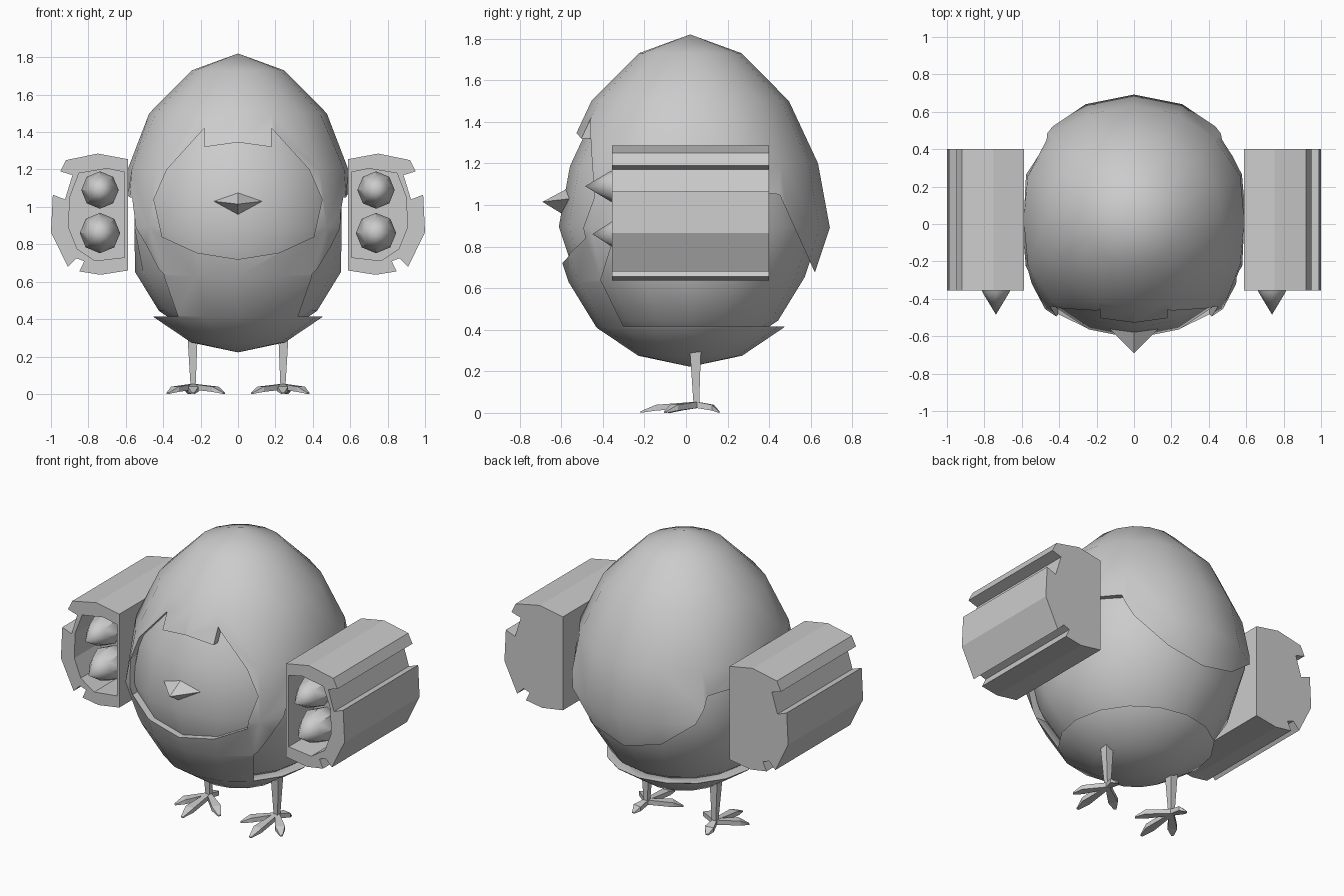
import bpy, bmesh, math
from mathutils import Vector

if "Cube" in bpy.data.objects:
    bpy.data.objects.remove(bpy.data.objects["Cube"])

grey = bpy.data.materials.new("plain grey")
grey.diffuse_color = (0.6, 0.6, 0.6, 1)
grey.use_nodes = True
grey.node_tree.nodes["Principled BSDF"].inputs["Base Color"].default_value = grey.diffuse_color


def finish(name, bm, smooth=None):
    bmesh.ops.recalc_face_normals(bm, faces=bm.faces[:])
    me = bpy.data.meshes.new(name)
    bm.to_mesh(me)
    bm.free()
    me.materials.append(grey)
    ob = bpy.data.objects.new(name, me)
    bpy.context.collection.objects.link(ob)
    if smooth:
        shade(ob, smooth)
    return ob


def activate(ob):
    bpy.ops.object.select_all(action='DESELECT')
    ob.select_set(True)
    bpy.context.view_layer.objects.active = ob


def shade(ob, angle):
    activate(ob)
    bpy.ops.object.shade_smooth_by_angle(angle=math.radians(angle))


def cut(ob, cutter):
    mod = ob.modifiers.new("cut", 'BOOLEAN')
    mod.operation, mod.solver, mod.object = 'DIFFERENCE', 'EXACT', cutter
    activate(ob)
    bpy.ops.object.modifier_apply(modifier=mod.name)
    bpy.data.objects.remove(cutter)


def prism(name, pts, axis, a, b):
    """Extrude a 2D outline along x (points y,z) or y (points x,z)."""
    bm = bmesh.new()
    place = (lambda p, d: (d, p[0], p[1])) if axis == 'x' else (lambda p, d: (p[0], d, p[1]))
    f = bm.faces.new([bm.verts.new(place(p, a)) for p in pts])
    r = bmesh.ops.extrude_face_region(bm, geom=[f])
    vec = (b - a, 0, 0) if axis == 'x' else (0, b - a, 0)
    bmesh.ops.translate(bm, verts=[v for v in r['geom'] if isinstance(v, bmesh.types.BMVert)], vec=vec)
    return finish(name, bm)


def lathe(rings, place, n):
    """Closed turned shape; rings are (radius, height), first and last are poles."""
    bm = bmesh.new()
    loops = []
    for r, h in rings:
        cnt = n if r > 0 else 1
        loops.append([bm.verts.new(place(r * math.sin(2 * math.pi * i / n),
                                         r * math.cos(2 * math.pi * i / n), h)) for i in range(cnt)])
    for A, B in zip(loops, loops[1:]):
        for i in range(n):
            j = (i + 1) % n
            if len(A) == 1:
                bm.faces.new((A[0], B[i], B[j]))
            elif len(B) == 1:
                bm.faces.new((A[i], B[0], A[j]))
            else:
                bm.faces.new((A[i], B[i], B[j], A[j]))
    return bm


# Egg body: an inner egg under a thin outer shell
EGG = [(0, 0.222), (0.25, 0.275), (0.45, 0.41), (0.585, 0.63), (0.672, 0.89),
       (0.615, 1.2), (0.475, 1.5), (0.247, 1.73), (0, 1.82)]


def egg(name, s):
    def place(x, y, z):
        x = max(-0.59, min(0.59, x))
        return (x * s, 0.02 + y * s, 0.98 + (z - 0.98) * s)
    return finish(name, lathe(EGG, place, 16))


body = egg("inner_body", 0.94)
shade(body, 35)
shell = egg("outer_shell", 1.0)
cut(shell, egg("shell_hollow", 0.939))

# Gap between hood, belly plate and lower bowl
cut(shell, prism("side_gap", [(-0.3, 0.415), (-0.41, 0.64), (-0.36, 0.8), (-0.25, 1.05), (0.2, 1.08),
                              (0.45, 1.05), (0.645, 0.62), (0.8, 0.5), (0.8, 0.415)], 'x', -1, 1))
# Face opening with a brow flap
half = [(0.18, 1.32), (0.18, 1.42), (0.38, 1.2), (0.45, 1.04), (0.405, 0.84), (0.22, 0.755)]
cut(shell, prism("face_opening", [(0, 1.345)] + half + [(0, 0.72)] + [(-x, z) for x, z in half[::-1]],
                 'y', -1, -0.1))
shade(shell, 35)

# Beak
bm = bmesh.new()
tip = bm.verts.new((0, -0.69, 1.015))
base = [bm.verts.new(p) for p in ((-0.13, -0.56, 1.03), (0, -0.55, 1.09), (0.13, -0.56, 1.03), (0, -0.56, 0.935))]
bm.faces.new(base)
for i in range(4):
    bm.faces.new((tip, base[i], base[(i + 1) % 4]))
finish("beak", bm)

# Side pods, each with an open front and two pointed rounds
POD = [(0.588, 1.255), (0.75, 1.285), (0.92, 1.25), (0.95, 1.19), (0.885, 1.17), (0.925, 1.04),
       (0.99, 1.065), (1.0, 0.865), (0.91, 0.68), (0.865, 0.725), (0.822, 0.71), (0.848, 0.655),
       (0.735, 0.637), (0.588, 0.66)]
BORE = [(0.606, 1.185), (0.7, 1.205), (0.85, 1.18), (0.9, 1.05), (0.905, 0.89), (0.86, 0.775),
        (0.765, 0.712), (0.606, 0.73)]
for side, s in (("left", -1), ("right", 1)):
    pod = prism(side + "_pod", [(s * x, z) for x, z in POD], 'y', -0.355, 0.4)
    cut(pod, prism("pod_bore", [(s * x, z) for x, z in BORE], 'y', -0.5, -0.1))
    for part, z0, r, y0 in (("upper", 1.09, 0.1, -0.485), ("lower", 0.86, 0.108, -0.45)):
        rings = [(0, y0), (r * 0.72, y0 + 0.12), (r, y0 + 0.2), (r * 0.8, y0 + 0.29), (0, -0.08)]
        finish(f"{side}_{part}_round",
               lathe(rings, lambda a, b, h: (s * 0.738 + a, h, z0 + b), 8), 40)

    # Leg: tapered square post
    bm = bmesh.new()
    lo, hi = [[bm.verts.new((s * cx + dx * w, cy + dy * w, z))
               for dx, dy in ((-1, -1), (1, -1), (1, 1), (-1, 1))]
              for cx, cy, w, z in ((0.24, 0.05, 0.013, 0.03), (0.243, 0.045, 0.027, 0.31))]
    bm.faces.new(lo)
    bm.faces.new(hi)
    for i in range(4):
        j = (i + 1) % 4
        bm.faces.new((lo[i], lo[j], hi[j], hi[i]))
    finish(side + "_leg", bm)

    # Foot: four flat pointed toes
    bm = bmesh.new()
    for tx, ty in ((0.0, -0.27), (0.135, -0.15), (-0.165, -0.13), (0.02, 0.11)):
        d = Vector((s * tx, ty, 0))
        n = Vector((-d.y, d.x, 0)).normalized()
        c = Vector((s * 0.24, 0.05, 0))
        prof = [(0, 0.013, 0.055, 0.025), (0.72, 0.028, 0.04, 0.012), (1, 0.008, 0.008, 0.001)]
        rows = [[bm.verts.new(c + d * t + n * w * k + Vector((0, 0, z)))
                 for k, z in ((-1, zt), (1, zt), (1, zb), (-1, zb))] for t, w, zt, zb in prof]
        for A, B in zip(rows, rows[1:]):
            for i in range(4):
                j = (i + 1) % 4
                bm.faces.new((A[i], A[j], B[j], B[i]))
        bm.faces.new(rows[0])
        bm.faces.new(rows[-1])
    bmesh.ops.translate(bm, verts=bm.verts[:], vec=(0, 0, -0.001))
    finish(side + "_foot", bm)
